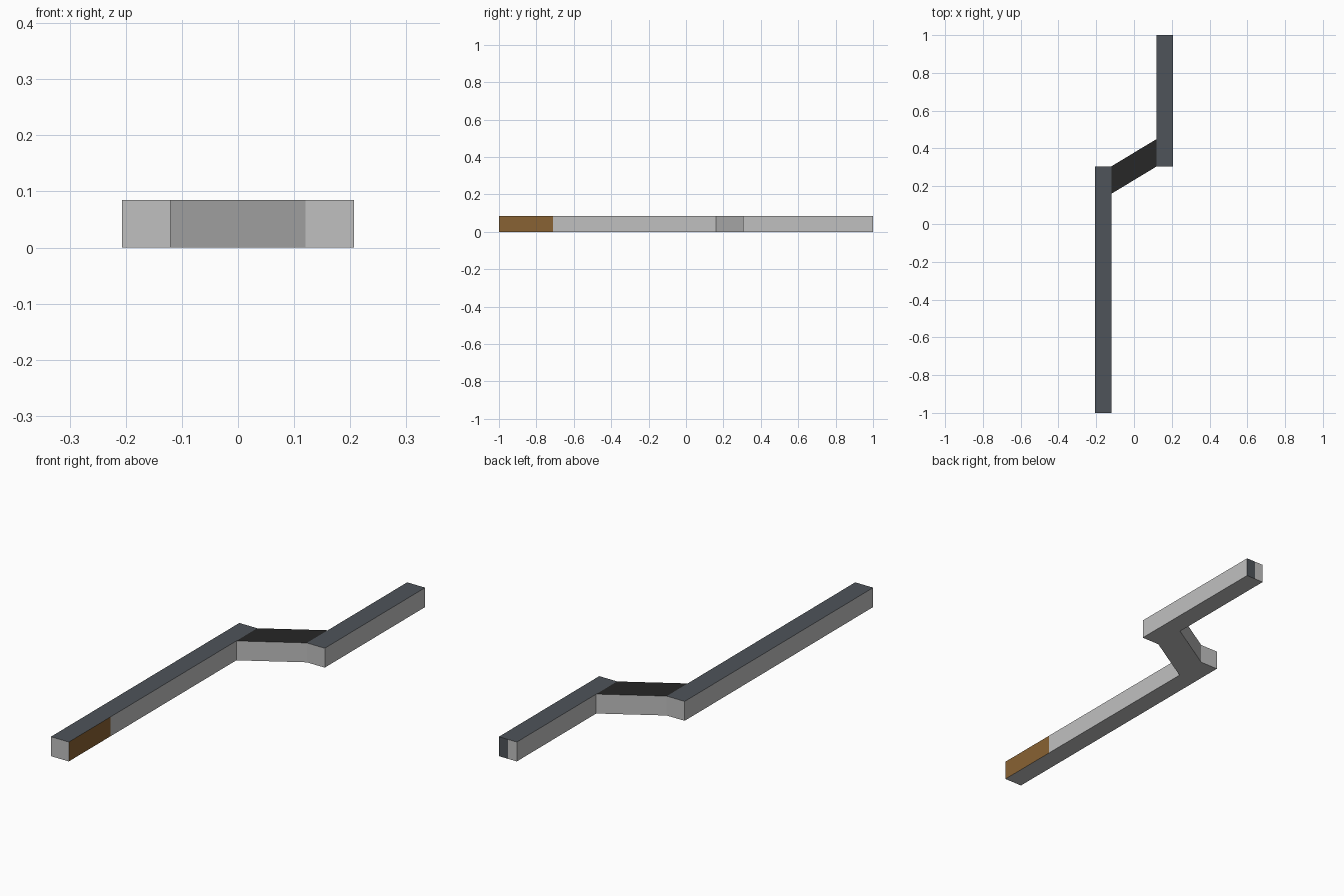
import bpy, bmesh
from mathutils import Vector

if "Cube" in bpy.data.objects:
    bpy.data.objects.remove(bpy.data.objects["Cube"])

H = 0.085            # bar height
OUT, INN = 0.207, 0.12   # outer and inner side of the bars in x


def material(name, rgb):
    m = bpy.data.materials.new(name)
    m.diffuse_color = (*rgb, 1.0)
    m.use_nodes = True
    m.node_tree.nodes["Principled BSDF"].inputs["Base Color"].default_value = m.diffuse_color
    return m


gray = material("light_gray", (0.53, 0.53, 0.53))
slate = material("slate", (0.077, 0.088, 0.102))
black = material("black", (0.02, 0.02, 0.02))
brown = material("brown", (0.25, 0.122, 0.033))


def prism(name, outline, mats, rule, cuts=()):
    """Extrude a plan outline to the bar height, cut it, colour faces by rule."""
    bm = bmesh.new()
    base = bm.faces.new([bm.verts.new((x, y, 0)) for x, y in outline])
    ext = bmesh.ops.extrude_face_region(bm, geom=[base], use_keep_orig=True)
    top = [v for v in ext["geom"] if isinstance(v, bmesh.types.BMVert)]
    bmesh.ops.translate(bm, verts=top, vec=(0, 0, H))
    for co, no in cuts:
        geom = bm.verts[:] + bm.edges[:] + bm.faces[:]
        bmesh.ops.bisect_plane(bm, geom=geom, plane_co=co, plane_no=no)
    bmesh.ops.recalc_face_normals(bm, faces=bm.faces[:])
    bm.normal_update()
    for f in bm.faces:
        f.material_index = rule(f.normal, f.calc_center_median())
    me = bpy.data.meshes.new(name)
    bm.to_mesh(me)
    bm.free()
    for m in mats:
        me.materials.append(m)
    ob = bpy.data.objects.new(name, me)
    bpy.context.collection.objects.link(ob)
    return ob


def rect(x0, x1, y0, y1):
    return [(x0, y0), (x1, y0), (x1, y1), (x0, y1)]


# Long bar: slate top, brown patch on the inner side near the front end
def long_rule(n, c):
    if n.z > 0.5:
        return 1
    return 2 if n.x > 0.5 and c.y < -0.71 else 0


prism("long_bar", rect(-OUT, -INN, -1.0, 0.305), [gray, slate, brown],
      long_rule, [(Vector((0, -0.71, 0)), Vector((0, 1, 0)))])

# Short bar: slate top, outer half of the back end is dark
mid = (OUT + INN) / 2


def short_rule(n, c):
    return 1 if n.z > 0.5 or (n.y > 0.5 and c.x > mid) else 0


prism("short_bar", rect(INN, OUT, 0.305, 1.0), [gray, slate],
      short_rule, [(Vector((mid, 0, 0)), Vector((1, 0, 0)))])

# Slanted connector with black top
prism("slanted_connector",
      [(-INN, 0.16), (INN, 0.305), (INN, 0.45), (-INN, 0.305)],
      [gray, black], lambda n, c: 1 if n.z > 0.5 else 0)
